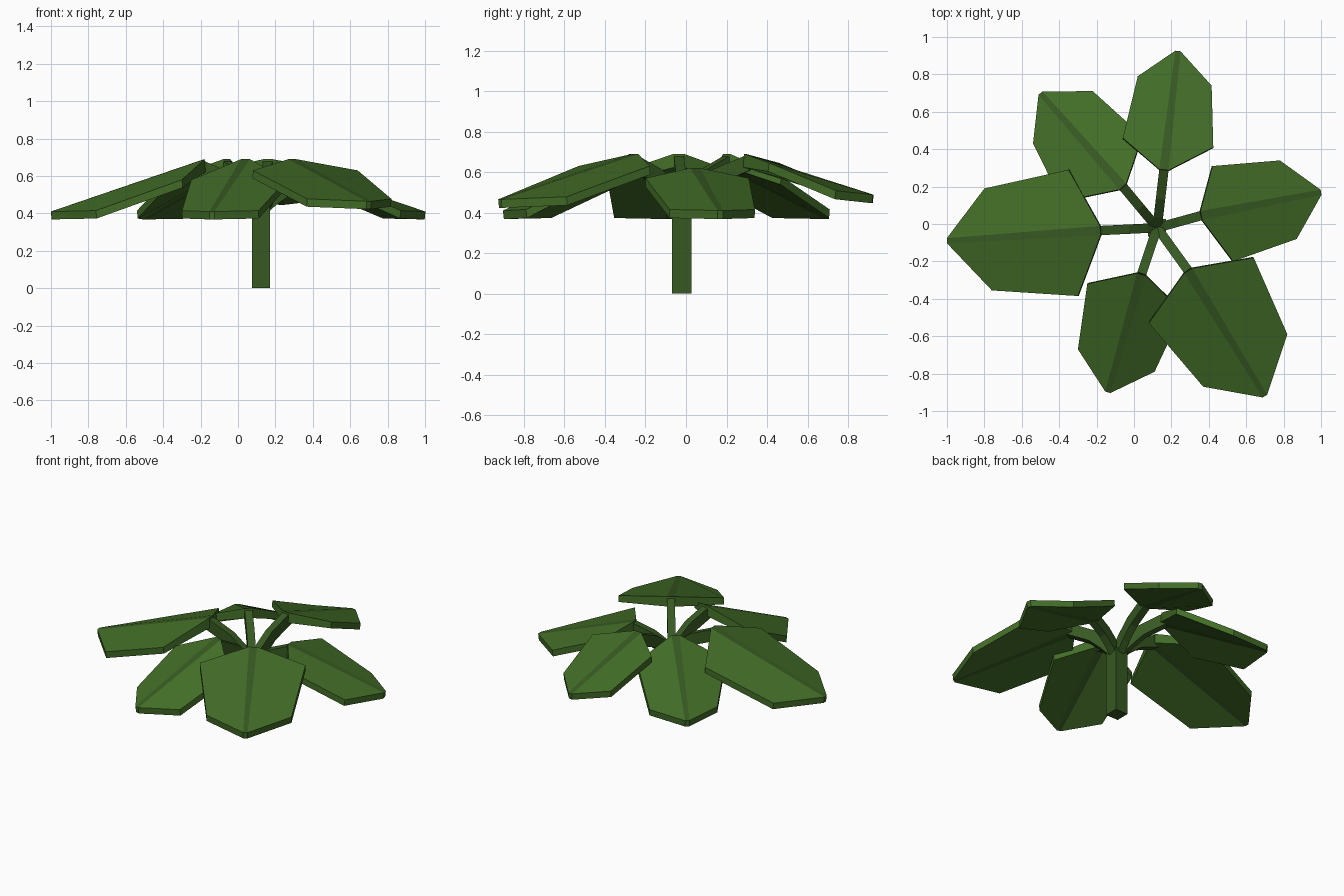
import bpy, bmesh, math
from mathutils import Vector

if "Cube" in bpy.data.objects:
    bpy.data.objects.remove(bpy.data.objects["Cube"])


def material(name, rgb):
    m = bpy.data.materials.new(name)
    m.diffuse_color = (*rgb, 1)
    m.use_nodes = True
    m.node_tree.nodes["Principled BSDF"].inputs["Base Color"].default_value = m.diffuse_color
    return m


LEAF = material("leaf_green", (0.054, 0.15, 0.02))
RIB = material("rib_green", (0.038, 0.1, 0.016))


def add_object(name, bm, mats):
    bmesh.ops.recalc_face_normals(bm, faces=bm.faces)
    mesh = bpy.data.meshes.new(name)
    bm.to_mesh(mesh)
    bm.free()
    for m in mats:
        mesh.materials.append(m)
    ob = bpy.data.objects.new(name, mesh)
    bpy.context.collection.objects.link(ob)


CX, CY = 0.124, -0.02   # stem axis


def leaf(name, base, tip, left, right, z_base, z_tip, z_wide, z_side):
    """Folded six-sided slab; left/right list (wide corner, outer corner)."""
    b, t = Vector((*base, z_base)), Vector((*tip, z_tip))
    axis = (t - b).normalized()
    side = Vector((-axis.y, axis.x, 0)).normalized()
    down = Vector((-axis.x * 0.005, -axis.y * 0.005, -0.042))
    pts = [b + side * 0.025, Vector((*left[0], z_wide)), Vector((*left[1], z_side)), t + side * 0.014,
           t - side * 0.014, Vector((*right[1], z_side)), Vector((*right[0], z_wide)), b - side * 0.025]
    bm = bmesh.new()
    top = [bm.verts.new(p) for p in pts]
    low = [bm.verts.new(p + down) for p in pts]
    for i in (0, 7):              # thicker at the stalk
        low[i].co.z -= 0.025
    for ring in (top, low):
        for ids in ((0, 1, 2, 3), (4, 5, 6, 7), (0, 3, 4, 7)):
            f = bm.faces.new([ring[i] for i in ids])
            f.material_index = int(ids[1] == 3)
    for i in range(8):
        j = (i + 1) % 8
        bm.faces.new((top[i], top[j], low[j], low[i]))
    add_object(name + "_leaf", bm, [LEAF, RIB])


def stalk(name, base, z_base):
    """Bar of tall section arching from the stem top to the leaf base."""
    d = Vector((base[0] - CX, base[1] - CY, 0))
    side = Vector((-d.y, d.x, 0)).normalized() * 0.025
    rise = z_base - 0.047 - 0.43
    path = [(s, 0.43 + rise * h) for s, h in ((0, 0), (0.25, 0.36), (0.55, 0.7), (1.04, 1.0))]
    bm = bmesh.new()
    rings = []
    for k, (s, z) in enumerate(path):
        a, c = path[max(k - 1, 0)], path[min(k + 1, len(path) - 1)]
        tan = (d * (c[0] - a[0]) + Vector((0, 0, c[1] - a[1]))).normalized()
        up = tan.cross(side).normalized() * 0.038
        p = Vector((CX, CY, z)) + d * s
        rings.append([bm.verts.new(p + side * u + up * v)
                      for u, v in ((1, 1), (-1, 1), (-1, -1), (1, -1))])
    for r, q in zip(rings, rings[1:]):
        for i in range(4):
            j = (i + 1) % 4
            bm.faces.new((r[i], r[j], q[j], q[i]))
    bm.faces.new(rings[0])
    bm.faces.new(rings[-1])
    add_object(name + "_stalk", bm, [RIB])


# Stem
bm = bmesh.new()
bmesh.ops.create_cube(bm, size=1)
bmesh.ops.scale(bm, vec=(0.096, 0.096, 0.45), verts=bm.verts)
bmesh.ops.translate(bm, vec=(CX, CY, 0.225), verts=bm.verts)
add_object("stem", bm, [RIB])

# Leaves: base, tip, left corners, right corners, heights of base / tip / wide / outer corners
LOW = (0.69, 0.41, 0.58, 0.415)
leaves = [
    ("back", (0.16, 0.29), (0.235, 0.925), [(-0.06, 0.46), (0.02, 0.79)], [(0.424, 0.41), (0.415, 0.74)],
     (0.69, 0.488, 0.645, 0.508)),
    ("back_left", (-0.06, 0.2), (-0.5, 0.7), [(-0.386, 0.12), (-0.54, 0.43)], [(0.045, 0.47), (-0.22, 0.71)], LOW),
    ("left", (-0.18, -0.035), (-1, -0.09), [(-0.3, -0.385), (-0.76, -0.355)], [(-0.35, 0.29), (-0.8, 0.19)], LOW),
    ("front", (0.04, -0.27), (-0.14, -0.9), [(0.26, -0.47), (0.11, -0.79)], [(-0.25, -0.32), (-0.3, -0.67)], LOW),
    ("front_right", (0.29, -0.25), (0.7, -0.92), [(0.64, -0.18), (0.82, -0.59)], [(0.08, -0.53), (0.37, -0.87)],
     (0.69, 0.465, 0.63, 0.478)),
    ("right", (0.36, 0.045), (1.0, 0.17), [(0.42, 0.31), (0.78, 0.34)], [(0.53, -0.2), (0.87, -0.08)],
     (0.62, 0.41, 0.57, 0.415)),
]
for name, base, tip, left, right, heights in leaves:
    leaf(name, base, tip, left, right, *heights)
    stalk(name, base, heights[0])
